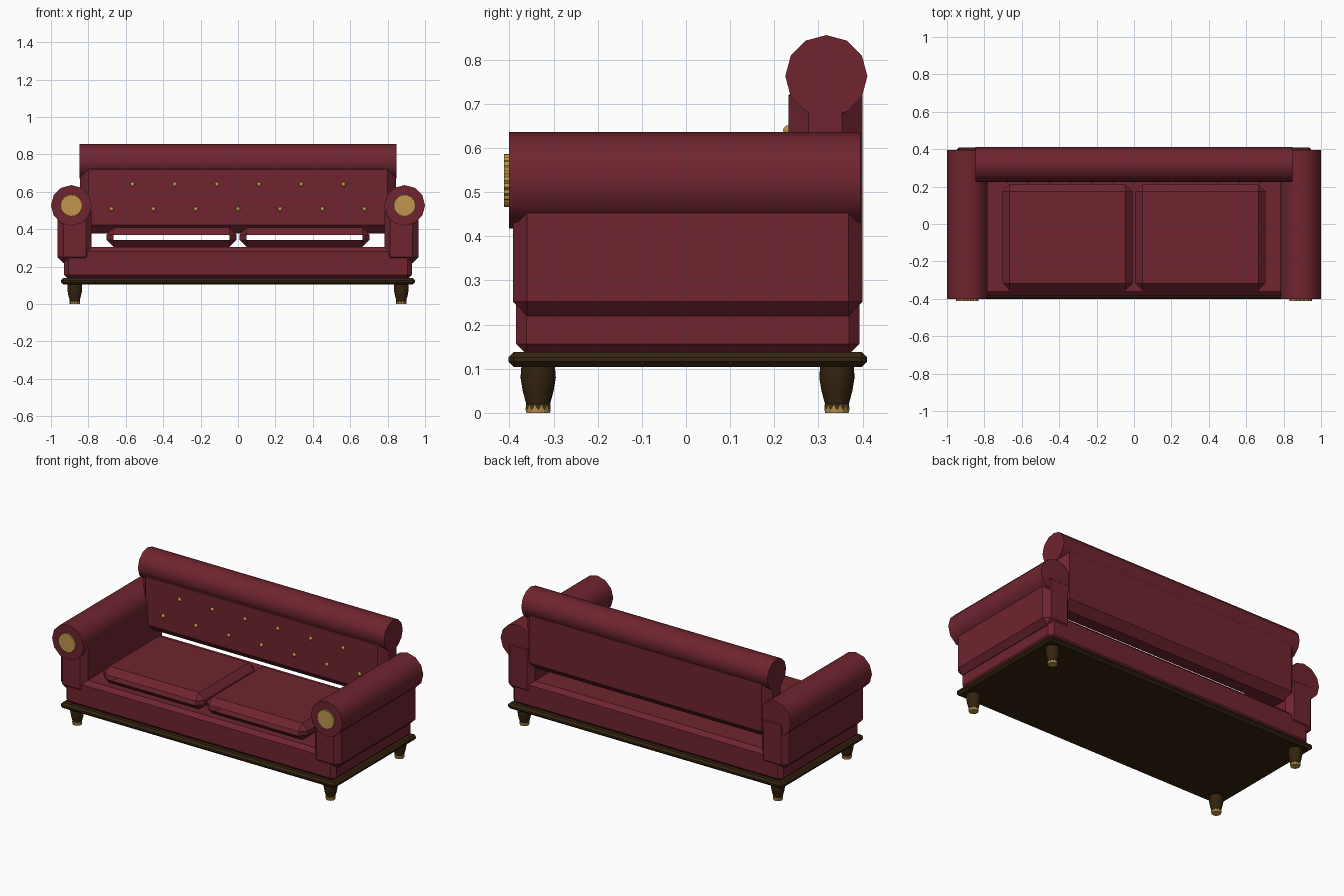
import bpy, bmesh
from math import radians, pi, cos, sin
from mathutils import Matrix, Vector

cube = bpy.data.objects.get("Cube")
if cube:
    bpy.data.objects.remove(cube, do_unlink=True)


def material(name, rgb):
    m = bpy.data.materials.new(name)
    m.use_nodes = True
    m.diffuse_color = (*rgb, 1)
    m.node_tree.nodes["Principled BSDF"].inputs["Base Color"].default_value = (*rgb, 1)
    return m


RED = material("burgundy leather", (0.16, 0.018, 0.029))
WOOD = material("dark wood", (0.035, 0.017, 0.005))
GOLD = material("gold", (0.52, 0.30, 0.075))


def finish(name, bm, mat, smooth=False):
    bmesh.ops.recalc_face_normals(bm, faces=bm.faces)
    mesh = bpy.data.meshes.new(name)
    bm.to_mesh(mesh)
    bm.free()
    mesh.materials.append(mat)
    ob = bpy.data.objects.new(name, mesh)
    bpy.context.collection.objects.link(ob)
    if smooth:
        bpy.ops.object.select_all(action='DESELECT')
        ob.select_set(True)
        bpy.context.view_layer.objects.active = ob
        bpy.ops.object.shade_smooth_by_angle(angle=radians(40))
    return ob


def box(name, lo, hi, bevel, mat, open_ends=False):
    """Chamfered box between two corners."""
    lo, hi = Vector(lo), Vector(hi)
    bm = bmesh.new()
    bmesh.ops.create_cube(bm, size=1)
    for v in bm.verts:
        v.co = Vector(h if c > 0 else l for c, l, h in zip(v.co, lo, hi))
    bmesh.ops.bevel(bm, geom=bm.edges[:], offset=bevel, segments=1, affect='EDGES')
    if open_ends:
        bm.normal_update()
        ends = [f for f in bm.faces if abs(f.normal.y) > 0.99]
        bmesh.ops.delete(bm, geom=ends, context='FACES')
    return finish(name, bm, mat)


def roll(name, centre, radius, length, axis, mat):
    """Twelve-sided bolster along x or y with a corner on top."""
    bm = bmesh.new()
    bmesh.ops.create_cone(bm, cap_ends=True, segments=12, radius1=radius,
                          radius2=radius, depth=length)
    turn = Matrix.Rotation(pi / 2, 4, 'Y' if axis == 'x' else 'X')
    bmesh.ops.transform(bm, matrix=Matrix.Translation(centre) @ turn, verts=bm.verts)
    return finish(name, bm, mat, True)


def loft(name, rings, mat, smooth=False):
    """Skin between closed rings of points, capped at both ends."""
    bm = bmesh.new()
    loops = [[bm.verts.new(p) for p in ring] for ring in rings]
    n = len(loops[0])
    for a, b in zip(loops, loops[1:]):
        for i in range(n):
            j = (i + 1) % n
            bm.faces.new((a[i], a[j], b[j], b[i]))
    bm.faces.new(loops[0])
    bm.faces.new(loops[-1])
    return finish(name, bm, mat, smooth)


def ring(x, y, z, r, n=24, tooth=0):
    return [(x + r * cos(2 * pi * i / n), y + r * sin(2 * pi * i / n),
             z + tooth * (i % 2)) for i in range(n)]


# Frame
box("plinth", (-0.947, -0.402, 0.104), (0.947, 0.41, 0.138), 0.012, WOOD)
box("seat_base", (-0.93, -0.385, 0.132), (0.93, 0.393, 0.305), 0.024, RED)

# Backrest with its top bolster
box("backrest", (-0.845, 0.232, 0.377), (0.845, 0.40, 0.765), 0.046, RED)
roll("backrest_roll", (0, 0.318, 0.763), 0.093, 1.694, 'x', RED)

# Buttons in two staggered rows
for row, count, z in (("upper", 6, 0.64), ("lower", 7, 0.508)):
    for i in range(count):
        bm = bmesh.new()
        place = Matrix.Translation(((i - (count - 1) / 2) * 0.2255, 0.232, z))
        bmesh.ops.create_uvsphere(bm, u_segments=10, v_segments=6, radius=0.012, matrix=place)
        finish(f"{row}_button_{i + 1}", bm, GOLD, True)

for side, s in (("left", 1), ("right", -1)):
    # Arm panel, bolster and scalloped end cap
    inner, outer = sorted((s * 0.782, s * 0.966))
    box(f"{side}_arm", (inner, -0.392, 0.22), (outer, 0.40, 0.53), 0.032, RED)
    roll(f"{side}_arm_roll", (s * 0.891, -0.003, 0.527), 0.109, 0.797, 'y', RED)
    cap = []
    for y in (-0.40, -0.412):
        cap.append([(s * 0.891 + (0.06 - 0.004 * (i % 2)) * cos(pi * i / 24), y,
                     0.527 + (0.06 - 0.004 * (i % 2)) * sin(pi * i / 24)) for i in range(48)])
    loft(f"{side}_arm_cap", cap, GOLD)

    # Seat cushion, open through the front and back
    a, b = sorted((s * 0.008, s * 0.703))
    box(f"{side}_cushion", (a, -0.355, 0.305), (b, 0.212, 0.408), 0.038, RED, True)

    # Turned legs with toothed metal tips
    for end, y in (("front", -0.335), ("back", 0.342)):
        x = s * 0.873
        profile = ((0.002, 0.025), (0.02, 0.027), (0.05, 0.035), (0.08, 0.040), (0.106, 0.038))
        loft(f"{end}_{side}_leg", [ring(x, y, z, r) for z, r in profile], WOOD, True)
        loft(f"{end}_{side}_leg_tip", [ring(x, y, 0, 0.0265),
                                       ring(x, y, 0.007, 0.0285, tooth=0.013)], GOLD)
